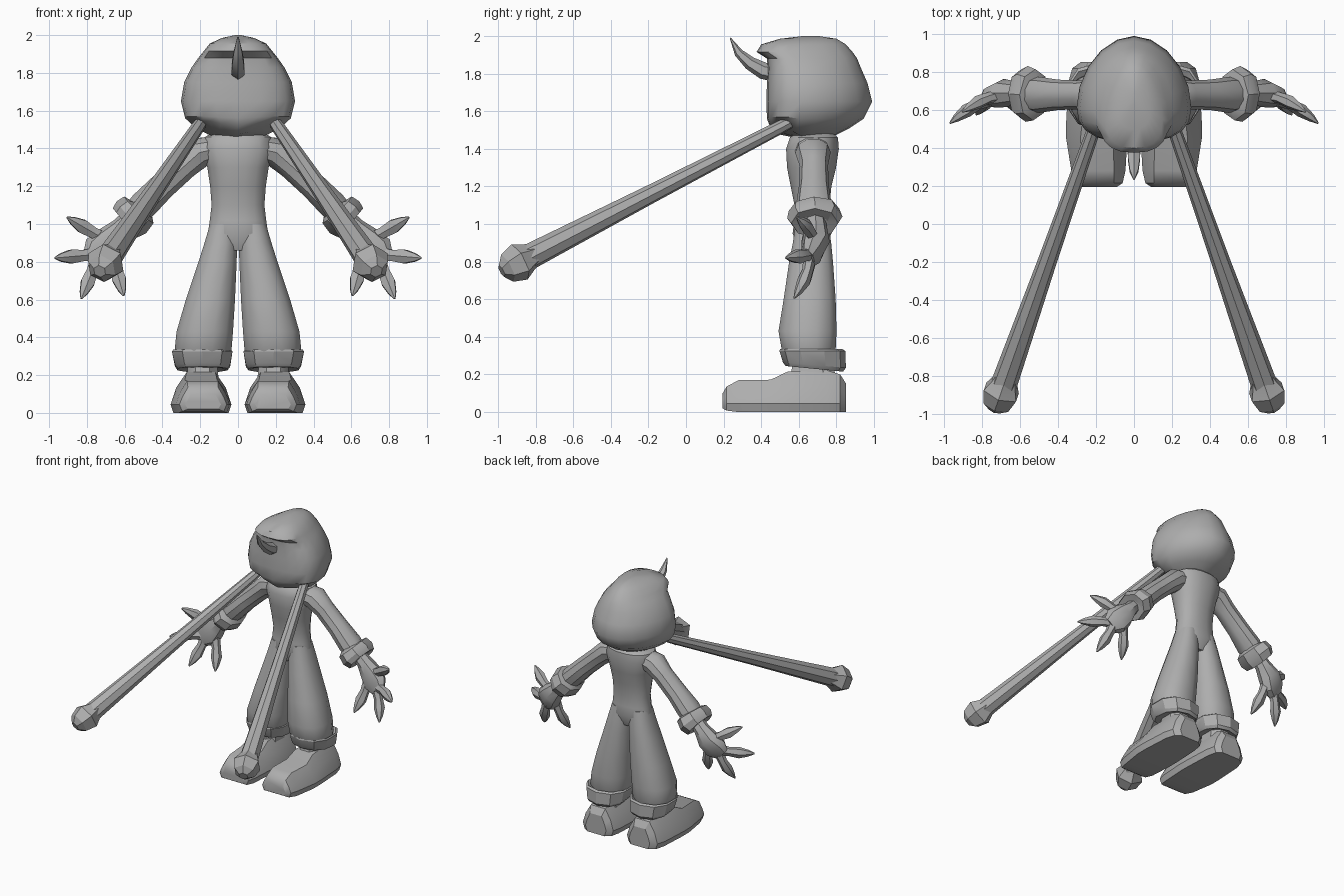
import bpy, math
from mathutils import Vector

grey = bpy.data.materials.new("plain grey")
grey.diffuse_color = (0.42, 0.42, 0.42, 1)


def loft(name, rings, mirror=True, angle=35):
    """Skin a list of rings, cap both ends, optionally mirror across x."""
    n = len(rings[0])
    verts = [p for r in rings for p in r]
    faces = [(i * n + j, i * n + (j + 1) % n, (i + 1) * n + (j + 1) % n, (i + 1) * n + j)
             for i in range(len(rings) - 1) for j in range(n)]
    faces += [tuple(range(n))[::-1], tuple(range((len(rings) - 1) * n, len(rings) * n))]
    me = bpy.data.meshes.new(name)
    me.from_pydata(verts, [], faces)
    me.materials.append(grey)
    ob = bpy.data.objects.new(name, me)
    bpy.context.collection.objects.link(ob)
    bpy.ops.object.select_all(action='DESELECT')
    ob.select_set(True)
    bpy.context.view_layer.objects.active = ob
    bpy.ops.object.mode_set(mode='EDIT')
    bpy.ops.mesh.select_all(action='SELECT')
    bpy.ops.mesh.normals_make_consistent(inside=False)
    bpy.ops.object.mode_set(mode='OBJECT')
    bpy.ops.object.shade_smooth_by_angle(angle=math.radians(angle))
    if mirror:
        ob.modifiers.new("mirror", 'MIRROR').use_mirror_merge = False
    return ob


def spow(v, p):
    return math.copysign(abs(v) ** (2 / p), v)


def stack(name, levels, n=12, p=2.3, **kw):
    """Horizontal rings given as z, x0, x1, y0, y1 (optional tilt of z along y)."""
    rings = []
    for z, x0, x1, y0, y1, *tilt in levels:
        t = tilt[0] if tilt else 0
        ring = []
        for k in range(n):
            a = math.tau * (k + 0.5) / n
            c, s = spow(math.cos(a), p), spow(math.sin(a), p)
            ring.append(((x0 + x1) / 2 + c * (x1 - x0) / 2,
                         (y0 + y1) / 2 + s * (y1 - y0) / 2, z + t * s))
        rings.append(ring)
    return loft(name, rings, **kw)


def tube(name, pts, n=8, ref=(0, 1, 0), **kw):
    """Tube along points x, y, z, radius along ref, radius across."""
    cs = [Vector(q[:3]) for q in pts]
    rings = []
    for i, q in enumerate(pts):
        t = (cs[min(i + 1, len(cs) - 1)] - cs[max(i - 1, 0)]).normalized()
        side = t.cross(Vector(ref)).normalized()
        up = side.cross(t)
        rings.append([cs[i] + up * q[3] * math.cos(math.tau * k / n)
                      + side * q[4] * math.sin(math.tau * k / n) for k in range(n)])
    return loft(name, rings, **kw)


# torso with waistband
stack("torso", [(0.86, -.10, .10, .60, .74), (0.95, -.162, .162, .565, .775),
                (1.02, -.152, .152, .575, .765), (1.10, -.142, .142, .575, .765),
                (1.20, -.15, .15, .555, .775), (1.30, -.165, .165, .535, .80),
                (1.40, -.195, .195, .53, .815), (1.46, -.18, .18, .55, .81),
                (1.50, -.10, .10, .60, .77)], n=16, mirror=False)

# flared trouser legs and turned-up cuffs
stack("trouser_leg", [(1.0, .002, .15, .58, .76), (0.90, .002, .18, .565, .775),
                      (0.80, .004, .212, .545, .785), (0.60, .012, .28, .515, .80),
                      (0.43, .022, .33, .487, .805), (0.33, .03, .34, .505, .80),
                      (0.28, .05, .32, .53, .78)])
stack("trouser_cuff", [(.30, .06, .31, .54, .78, 0), (.335, .03, .35, .50, .83, 0),
                       (.325, .022, .357, .497, .848, 0), (.25, .035, .34, .515, .85, -.015),
                       (.23, .05, .325, .53, .835, -.015), (.24, .09, .28, .58, .78, 0)],
      n=10, angle=30)
stack("ankle", [(.14, .09, .29, .52, .80), (.21, .10, .275, .55, .80),
                (.30, .11, .265, .57, .77)], n=8)

# shoes: cross-sections from toe to heel as y, inner x, outer x, height, top inset
shoe = []
for y, a, b, h, top in [(.195, .09, .28, .10, .03), (.215, .06, .31, .135, .045),
                        (.28, .045, .33, .17, .06), (.45, .035, .357, .172, .075),
                        (.54, .035, .357, .215, .085), (.75, .045, .345, .222, .085),
                        (.82, .06, .325, .20, .07), (.852, .10, .28, .15, .04)]:
    low = .02 if y < .2 else (.008 if y < .25 else 0)
    shoe.append([(a + .015, y, low), (b - .015, y, low), (b, y, .045),
                 (b - top * .35, y, h * .62), (b - top, y, h),
                 (a + top, y, h), (a + top * .35, y, h * .62), (a, y, .045)])
loft("shoe", shoe, angle=32)

# arms, sleeve cuffs and palms
tube("arm", [(.11, .67, 1.40, .09, .07), (.20, .675, 1.38, .095, .085),
             (.28, .68, 1.31, .075, .075), (.40, .68, 1.20, .08, .075),
             (.50, .68, 1.10, .095, .08), (.57, .68, 1.03, .08, .07)], n=10)
tube("sleeve_cuff", [(.515, .68, 1.09, .09, .07), (.525, .68, 1.075, .135, .105),
                     (.565, .685, 1.035, .147, .115), (.60, .685, 1.005, .125, .10),
                     (.59, .685, 1.015, .07, .06)], n=8, angle=30)
tube("palm", [(.56, .685, 1.04, .055, .05), (.62, .69, .98, .06, .055),
              (.68, .69, .91, .075, .085), (.73, .67, .85, .06, .10),
              (.77, .65, .81, .035, .065)])

# pointed fingers: base, tip
for i, (b, t) in enumerate([((.69, .68, .91), (.905, .59, 1.035)),
                            ((.74, .66, .84), (.97, .53, .82)),
                            ((.74, .66, .83), (.83, .575, .605)),
                            ((.67, .67, .85), (.605, .58, .62))]):
    b, t = Vector(b), Vector(t)
    prof = [(0, .042), (.35, .034), (.62, .042), (.85, .025), (1, .005)]
    tube("finger_%d" % (i + 1),
         [(*(b.lerp(t, f) + Vector((0, .018 * math.sin(f * math.pi), 0))), r * .85, r)
          for f, r in prof], n=6)

# hooded head: z, front y, back y, half width, lift of the front edge corners
head = []
N = 20
for z, yf, yb, w, lift in [(1.455, .60, .76, .10, 0), (1.475, .50, .80, .16, .02),
                           (1.51, .45, .87, .225, .035), (1.56, .43, .945, .28, .01),
                           (1.65, .428, .99, .302, 0), (1.75, .43, .965, .285, 0),
                           (1.83, .435, .93, .245, 0), (1.88, .43, .91, .21, 0),
                           (1.915, .375, .885, .182, 0), (1.955, .40, .85, .15, 0),
                           (1.985, .50, .80, .085, 0), (2.0, .63, .70, .015, 0)]:
    yc = yf + (yb - yf) * .33
    ring = []
    for k in range(N):
        a = math.tau * k / N
        c, s = math.cos(a), math.sin(a)
        p = 2.5 if s < 0 else 1.9
        c, s = spow(c, p), spow(s, p)
        ring.append((w * c, yc + s * ((yb - yc) if s > 0 else (yc - yf)),
                     z + (lift * min(1, abs(c) * 1.6) if s < 0 else 0)))
    head.append(ring)
loft("hooded_head", head, mirror=False, angle=40)

# curved horn on the forehead
tube("horn", [(0, .48, 1.80, .045, .035), (0, .41, 1.815, .045, .04),
              (0, .34, 1.855, .036, .036), (0, .28, 1.91, .024, .026),
              (0, .235, 1.99, .003, .004)], n=6, ref=(0, 0, 1), mirror=False)

# long hanging strands with faceted knobs
A, B = Vector((.19, .56, 1.545)), Vector((.722, -.95, .765))


def along(profile):
    return [(*A.lerp(B, f), r, r) for f, r in profile]


tube("strand", along([(0, .032), (.05, .036), (.5, .05), (.94, .07)]), n=8, ref=(0, 0, 1))
tube("strand_knob", along([(.90, .06), (.925, .075), (.957, .104), (1.0, .08), (1.02, .035)]),
     n=6, ref=(0, 0, 1), angle=25)
